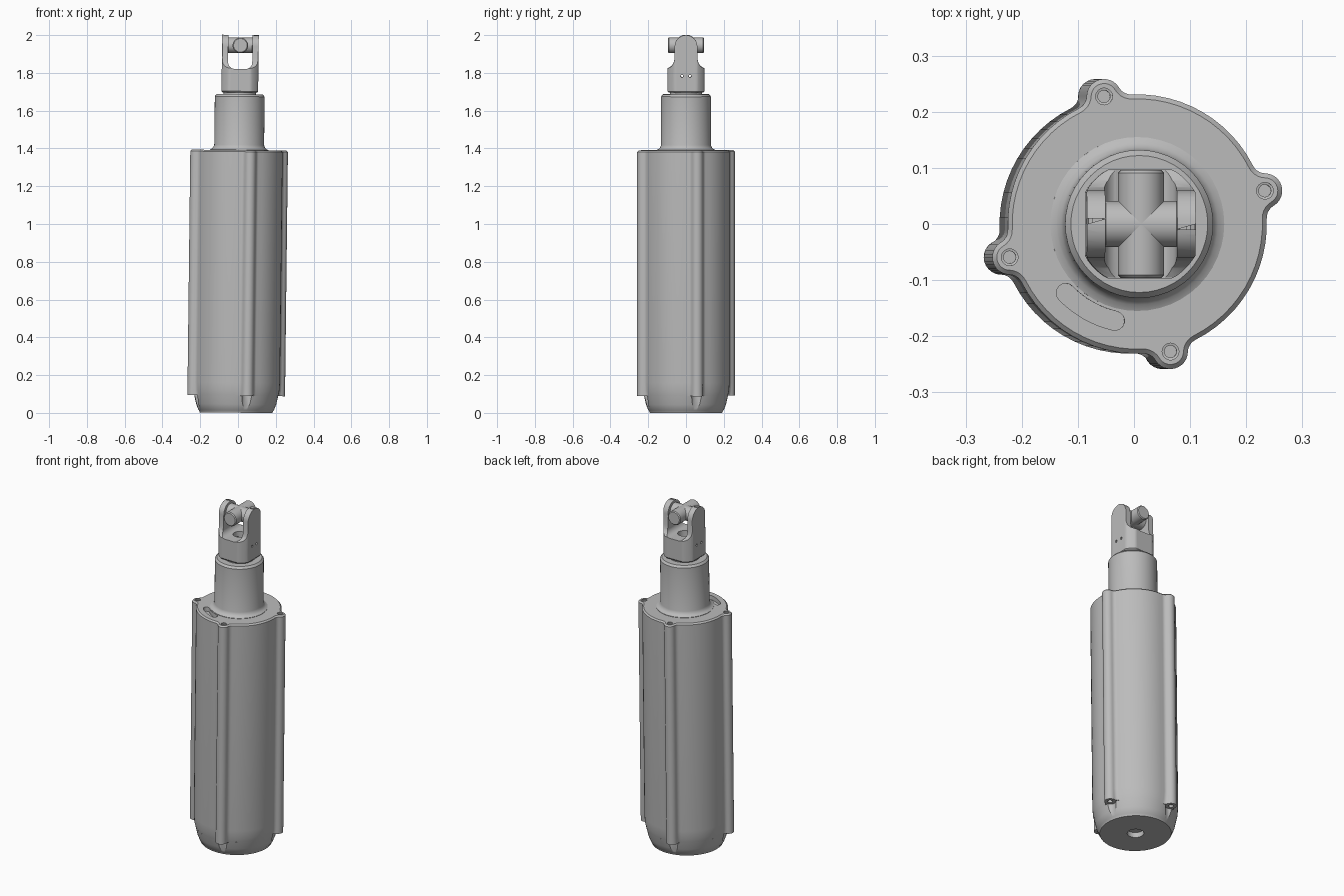
import bpy, bmesh, math
from mathutils import Matrix, Vector

cube = bpy.data.objects.get("Cube")
if cube:
    bpy.data.objects.remove(cube, do_unlink=True)

grey = bpy.data.materials.new("machined_grey")
grey.use_nodes = True
grey.diffuse_color = (0.5, 0.5, 0.5, 1)
grey.node_tree.nodes["Principled BSDF"].inputs["Base Color"].default_value = (0.5, 0.5, 0.5, 1)

EARS = [math.radians(14.6 + 90 * i) for i in range(4)]
EAR_DIST = 0.235
PIN_Z = 1.945
parts = []


def polar(r, a, c=(0, 0)):
    return (c[0] + r * math.cos(a), c[1] + r * math.sin(a))


def arc(c, r, a0, a1, n):
    return [polar(r, a0 + (a1 - a0) * i / n, c) for i in range(n + 1)]


def loft(name, loops, helper=False):
    """Skin a stack of equal-length closed loops and cap both ends."""
    bm = bmesh.new()
    rings = [[bm.verts.new(p) for p in loop] for loop in loops]
    for a, b in zip(rings, rings[1:]):
        for i in range(len(a)):
            j = (i + 1) % len(a)
            bm.faces.new((a[i], a[j], b[j], b[i]))
    bm.faces.new(rings[0][::-1])
    bm.faces.new(rings[-1])
    bmesh.ops.recalc_face_normals(bm, faces=bm.faces)
    mesh = bpy.data.meshes.new(name)
    bm.to_mesh(mesh)
    bm.free()
    mesh.materials.append(grey)
    ob = bpy.data.objects.new(name, mesh)
    bpy.context.collection.objects.link(ob)
    if not helper:
        parts.append(ob)
    return ob


def lathe(name, profile, centre=(0, 0), n=48, helper=False):
    step = 2 * math.pi / n
    return loft(name, [[(*polar(r, i * step, centre), z) for i in range(n)]
                       for r, z in profile], helper)


def boolean(ob, cutter, operation="DIFFERENCE"):
    mod = ob.modifiers.new("cut", "BOOLEAN")
    mod.operation, mod.object, mod.solver = operation, cutter, "EXACT"
    bpy.context.view_layer.objects.active = ob
    bpy.ops.object.modifier_apply(modifier=mod.name)
    bpy.data.objects.remove(cutter, do_unlink=True)


def housing_outline(z, body_r, inset=0):
    """Round body with four filleted ears, optionally offset inward."""
    fillet, ear_r = 0.025, 0.031
    a, b = body_r + fillet, ear_r + fillet
    swing = math.acos((a * a + EAR_DIST ** 2 - b * b) / (2 * a * EAR_DIST))
    lean = math.acos((b * b + EAR_DIST ** 2 - a * a) / (2 * b * EAR_DIST))
    pts = []
    for t in EARS:
        ear = polar(EAR_DIST, t)
        before, after = polar(a, t - swing), polar(a, t + swing)
        tip = math.pi - lean
        turn = math.pi - swing - lean
        pts += arc(before, fillet + inset, t - swing + math.pi, t - swing + math.pi - turn, 5)
        pts += arc(ear, ear_r - inset, t - tip, t + tip, 12)[1:-1]
        pts += arc(after, fillet + inset, t + swing + math.pi + turn, t + swing + math.pi, 5)
        pts += arc((0, 0), body_r - inset, t + swing, t + math.pi / 2 - swing, 12)[1:-1]
    return [(x, y, z) for x, y in pts]


# Main housing
housing = loft("housing", [
    housing_outline(0.09, 0.222), housing_outline(0.115, 0.228), housing_outline(0.16, 0.231),
    housing_outline(1.382, 0.231), housing_outline(1.39, 0.231, 0.008)])

# Bolt holes at both ends of every ear
for t in EARS:
    c = polar(EAR_DIST, t)
    boolean(housing, lathe("bolt_hole", [(0.011, 1.34), (0.011, 1.383), (0.015, 1.384), (0.015, 1.41)], c, 16, True))
    boolean(housing, lathe("lower_hole", [(0.014, 0.06), (0.014, 0.14)], c, 16, True))

# Curved slot in the top face
s0, s1 = math.radians(224), math.radians(257)
slot_r, slot_w = 0.177, 0.017
slot = (arc((0, 0), slot_r + slot_w, s0, s1, 10)
        + arc(polar(slot_r, s1), slot_w, s1, s1 + math.pi, 8)[1:-1]
        + arc((0, 0), slot_r - slot_w, s1, s0, 10)
        + arc(polar(slot_r, s0), slot_w, s0 + math.pi, s0 + 2 * math.pi, 8)[1:-1])
boolean(housing, loft("slot", [[(x, y, z) for x, y in slot] for z in (1.365, 1.42)], True))

# Tapered base with clearance grooves below the ears and a centre bore
base = lathe("base", [(0.193, 0), (0.196, 0.01), (0.2, 0.014), (0.212, 0.045), (0.222, 0.09)], n=64)
for t in EARS:
    boolean(base, lathe("groove", [(0.031, -0.05), (0.031, 0.12)], polar(EAR_DIST, t), 24, True))
boolean(base, lathe("bore", [(0.045, -0.05), (0.045, 0.03)], n=32, helper=True))

# Stepped neck and spigot
lathe("neck", [(0.155, 1.385), (0.155, 1.392), (0.144, 1.397), (0.136, 1.406), (0.132, 1.418),
               (0.132, 1.674), (0.122, 1.686)])
lathe("spigot", [(0.085, 1.68), (0.085, 1.71)])

# Yoke: round bar with four flats
FLAT = 0.097


def yoke_section(z, r, flat):
    clip = lambda v: max(-flat, min(flat, v))
    return [(clip(x), clip(y), z) for x, y in arc((0, 0), r, 0, 2 * math.pi, 72)[:-1]]


yoke = loft("yoke", [yoke_section(1.695, 0.105, 0.091), yoke_section(1.702, 0.113, FLAT),
                     yoke_section(2.02, 0.113, FLAT)])

# Side shape of the yoke arms, rounded over the top
flare = [(0.15, 1.6), (0.15, 1.824), (0.095, 1.824), (0.078, 1.834), (0.066, 1.85), (0.06, 1.875)]
side = flare + arc((0, 1.94), 0.06, 0, math.pi, 20) + [(-y, z) for y, z in reversed(flare)]
boolean(yoke, loft("arm_shape", [[(x, y, z) for y, z in side] for x in (-0.2, 0.2)], True), "INTERSECT")

# Gap between the arms, with rounded floor corners
gap, corner, floor = 0.064, 0.035, 1.82
u = ([(-gap, 2.1)]
     + arc((corner - gap, floor + corner), corner, math.pi, 1.5 * math.pi, 8)
     + arc((gap - corner, floor + corner), corner, 1.5 * math.pi, 2 * math.pi, 8)
     + [(gap, 2.1)])
boolean(yoke, loft("arm_gap", [[(x, y, z) for x, z in u] for y in (-0.2, 0.2)], True))
boolean(yoke, lathe("floor_hole", [(0.036, 1.77), (0.036, 1.85)], n=24, helper=True))

# Small pin holes in the yoke flats
for y in (-0.021, 0.021):
    hole = lathe("pin_hole", [(0.007, -0.2), (0.007, 0.2)], n=12, helper=True)
    hole.data.transform(Matrix.Translation((0, y, 1.783)) @ Matrix.Rotation(math.pi / 2, 4, "Y"))
    boolean(yoke, hole)

# Joint cross between the arms
for name, half, axis in (("cross_pin_long", 0.096, "X"), ("cross_pin_short", 0.068, "Y")):
    pin = lathe(name, [(0.036, -half), (0.041, 0.005 - half), (0.041, half - 0.005), (0.036, half)], n=32)
    pin.data.transform(Matrix.Translation((0, 0, PIN_Z)) @ Matrix.Rotation(math.pi / 2, 4, axis))

# Slight lean of the whole assembly, then shading
lean = Matrix.Translation((-0.0105, 0, 0.001)) @ Matrix.Rotation(0.0118, 4, "Y")
bpy.ops.object.select_all(action="DESELECT")
for ob in parts:
    ob.data.transform(lean)
    ob.select_set(True)
bpy.context.view_layer.objects.active = housing
bpy.ops.object.shade_smooth_by_angle(angle=math.radians(30))
